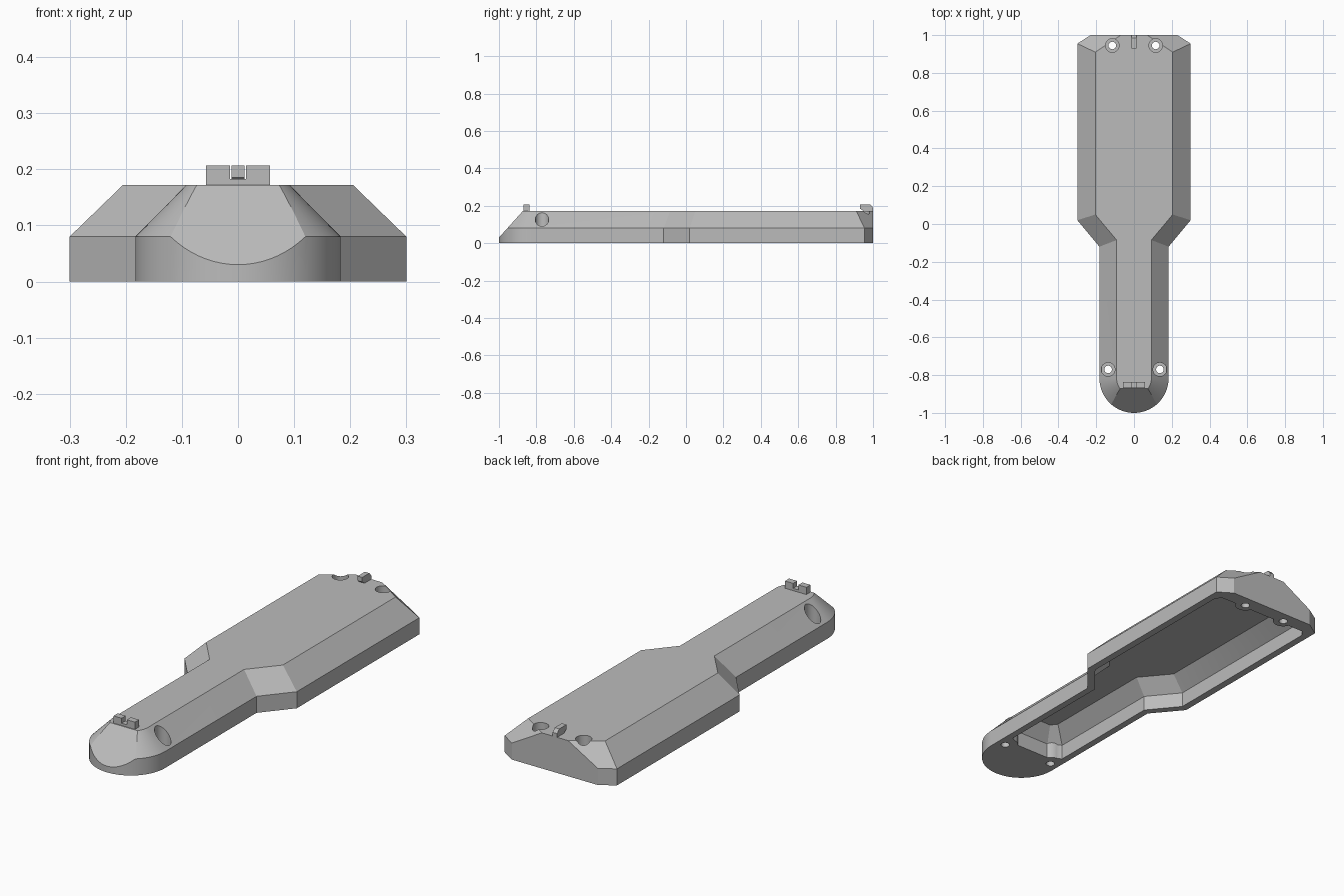
import bpy, bmesh, math
from mathutils import Vector

cube = bpy.data.objects.get("Cube")
if cube:
    bpy.data.objects.remove(cube, do_unlink=True)

grey = bpy.data.materials.new("plain grey")
grey.use_nodes = True
COLOUR = (0.5, 0.5, 0.5, 1)
grey.diffuse_color = COLOUR
grey.node_tree.nodes["Principled BSDF"].inputs["Base Color"].default_value = COLOUR


def finish(bm, name):
    bmesh.ops.recalc_face_normals(bm, faces=bm.faces)
    mesh = bpy.data.meshes.new(name)
    bm.to_mesh(mesh)
    bm.free()
    ob = bpy.data.objects.new(name, mesh)
    bpy.context.collection.objects.link(ob)
    mesh.materials.append(grey)
    return ob


def mirrored(half):
    return half + [(-x, y) for x, y in reversed(half) if x > 1e-5]


def loft(layers):
    """Join matching closed outlines, given as (points, z), with capped ends."""
    bm = bmesh.new()
    rings = [[bm.verts.new((x, y, z)) for x, y in pts] for pts, z in layers]
    n = len(rings[0])
    for a, b in zip(rings, rings[1:]):
        for i in range(n):
            j = (i + 1) % n
            bm.faces.new((a[i], a[j], b[j], b[i]))
    bm.faces.new(rings[0][::-1])
    bm.faces.new(rings[-1])
    return bm


def cylinder(name, x, y, z0, z1, r):
    bm = bmesh.new()
    bmesh.ops.create_cone(bm, cap_ends=True, segments=32, radius1=r, radius2=r, depth=z1 - z0)
    bmesh.ops.translate(bm, verts=bm.verts, vec=(x, y, (z0 + z1) / 2))
    return finish(bm, name)


def box(name, x0, x1, y0, y1, z0, z1):
    return finish(loft([([(x0, y0), (x1, y0), (x1, y1), (x0, y1)], z) for z in (z0, z1)]), name)


def cut(ob, cutter):
    mod = ob.modifiers.new("cut", 'BOOLEAN')
    mod.operation, mod.solver, mod.object = 'DIFFERENCE', 'EXACT', cutter
    bpy.context.view_layer.objects.active = ob
    bpy.ops.object.modifier_apply(modifier=mod.name)
    bpy.data.objects.remove(cutter, do_unlink=True)


def nose(r, steps=20):
    return [(r * math.sin(t), -0.817 - r * math.cos(t))
            for t in (math.pi / 2 * i / steps for i in range(steps + 1))]


# Body: vertical skirt, sloped shoulders and rounded nose
base = mirrored(nose(0.183) + [(0.183, -0.12), (0.3, 0.02), (0.3, 0.955), (0.23, 1)])
deck = mirrored(nose(0.092) + [(0.092, -0.085), (0.205, 0.05), (0.205, 0.91), (0.07, 1)])
bm = loft([(base, 0), (base, 0.08), (deck, 0.172)])

# Slanted flat on the nose
bmesh.ops.bisect_plane(bm, geom=bm.verts[:] + bm.edges[:] + bm.faces[:],
                       plane_co=(0, -0.955, 0.08), plane_no=Vector((0, -1, 0.9)).normalized(),
                       clear_outer=True)
bmesh.ops.holes_fill(bm, edges=[e for e in bm.edges if e.is_boundary])
body = finish(bm, "body_shell")

# Hollow underside, keeping round screw bosses
low = mirrored([(0.09, -0.735), (0.15, -0.7), (0.15, -0.105), (0.265, 0.035), (0.265, 0.9), (0.245, 0.93)])
high = mirrored([(0.06, -0.68), (0.083, -0.65), (0.083, -0.08), (0.195, 0.055), (0.195, 0.88), (0.185, 0.9)])
cavity = finish(loft([(low, -0.05), (low, 0.073), (high, 0.14)]), "cavity_cutter")
screws = [(s * x, y, r) for s in (-1, 1) for x, y, r in ((0.137, -0.77, 0.06), (0.115, 0.945, 0.047))]
for x, y, r in screws:
    cut(cavity, cylinder("boss_cutter", x, y, -0.1, 0.2, r))
cut(body, cavity)

# Counterbored screw holes
for x, y, r in screws:
    cut(body, cylinder("counterbore_cutter", x, y, 0.06, 0.3, 0.036))
    cut(body, cylinder("screw_hole_cutter", x, y, -0.1, 0.3, 0.02))

# Front sight: low bar with two tabs
parts = [body, box("front_sight_bar", -0.057, 0.057, -0.868, -0.837, 0.165, 0.183)]
for side, s in (("left", 1), ("right", -1)):
    x0, x1 = sorted((s * 0.014, s * 0.057))
    parts.append(box(side + "_front_sight_tab", x0, x1, -0.868, -0.837, 0.182, 0.207))

# Rear sight post: thin profile extruded sideways
bm = bmesh.new()
profile = [(0.93, 0.207), (0.985, 0.207), (1, 0.19), (1, 0.16), (0.965, 0.16), (0.93, 0.185)]
face = bm.faces.new([bm.verts.new((-0.012, y, z)) for y, z in profile])
side = bmesh.ops.extrude_face_region(bm, geom=[face])
bmesh.ops.translate(bm, verts=[v for v in side["geom"] if isinstance(v, bmesh.types.BMVert)],
                    vec=(0.024, 0, 0))
parts.append(finish(bm, "rear_sight_post"))

# Smooth curved walls, crisp edges
bpy.ops.object.select_all(action='DESELECT')
for ob in parts:
    ob.select_set(True)
bpy.context.view_layer.objects.active = body
bpy.ops.object.shade_smooth_by_angle(angle=math.radians(25))
